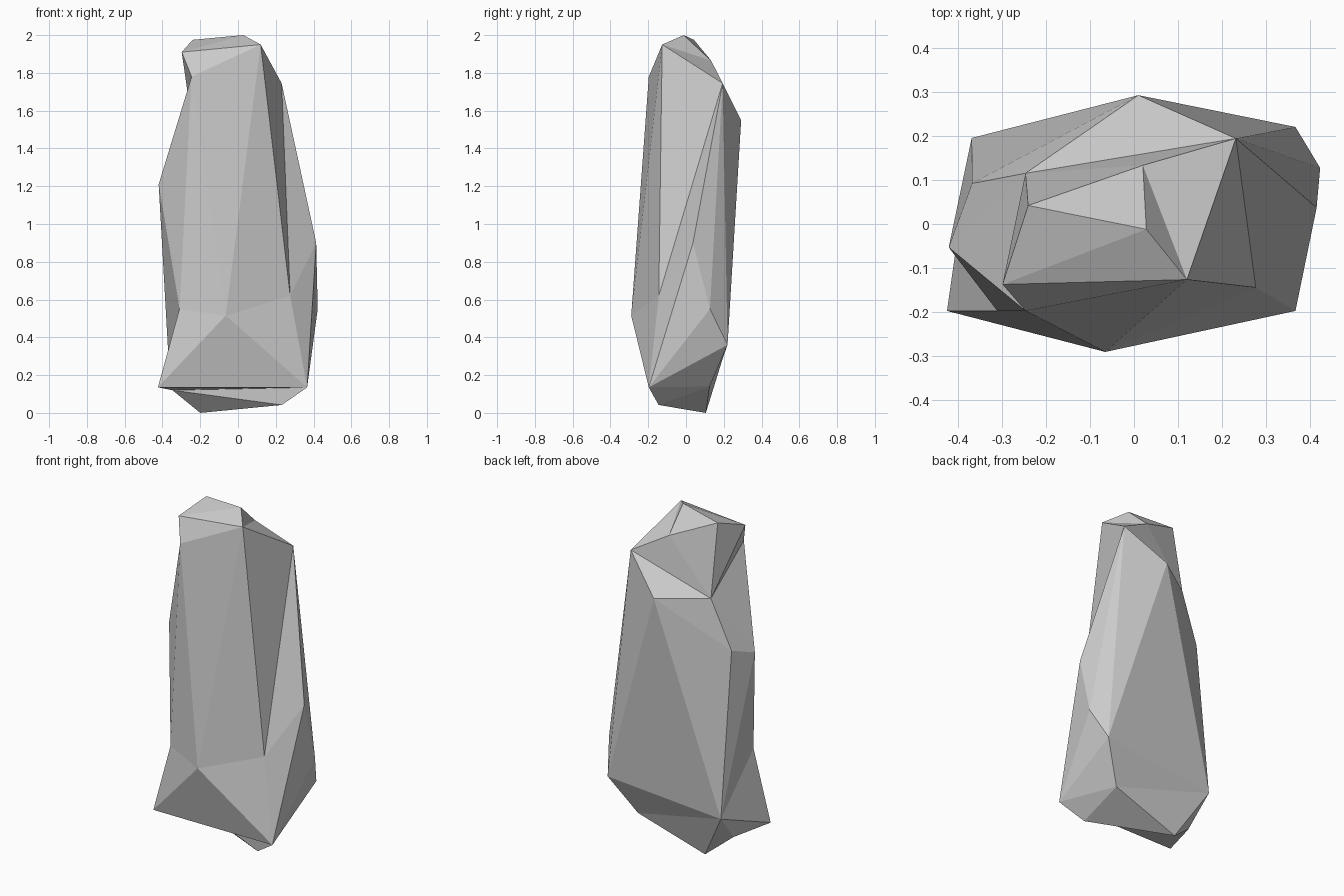
import bpy, bmesh

if "Cube" in bpy.data.objects:
    bpy.data.objects.remove(bpy.data.objects["Cube"])

# Corner points of the boulder, grouped from crown to foot
crown = {"A": (-0.24, 0.042, 1.975), "B": (0.02, 0.133, 1.865), "C": (0.028, -0.012, 2.0),
         "D": (-0.298, -0.137, 1.91), "E": (0.12, -0.126, 1.95)}
shoulder = {"F": (0.231, 0.194, 1.745), "G": (0.01, 0.292, 1.55), "H": (-0.246, 0.115, 1.55),
            "J": (-0.367, 0.092, 1.26), "K": (-0.42, -0.053, 1.21), "N": (-0.246, -0.197, 1.78)}
flank = {"M": (-0.31, -0.197, 0.55), "O": (-0.065, -0.29, 0.515), "Q": (0.276, -0.144, 0.62),
         "R": (0.414, 0.037, 0.90), "S": (0.422, 0.127, 0.55)}
foot = {"I": (-0.368, 0.195, 0.29), "L": (-0.424, -0.197, 0.135), "P": (0.366, -0.197, 0.135),
        "T": (0.366, 0.22, 0.36), "U": (-0.20, 0.105, 0.0), "V": (0.232, -0.145, 0.042),
        "W": (-0.347, 0.045, 0.12), "X": (0.23, 0.125, 0.14)}

bm = bmesh.new()
v = {k: bm.verts.new(p) for k, p in {**crown, **shoulder, **flank, **foot}.items()}


def fan(centre, ring):
    """Chip a fan of flat facets around one corner."""
    for a, b in zip(ring, ring[1:]):
        bm.faces.new((v[centre], v[a], v[b]))


fan("C", "ADEBA")        # top cap
fan("F", "BEQRSTGHB")    # right shoulder
fan("H", "BADNKJG")      # left shoulder
fan("O", "MNEQPLM")      # front belly
fan("I", "JGTXUWLMKJ")   # back left and underside
fan("P", "QRSTXVWL")     # front right foot
fan("V", "XUW")          # base
fan("N", "DE")           # brow under the cap
fan("N", "KM")           # left front edge

bmesh.ops.recalc_face_normals(bm, faces=bm.faces)
mesh = bpy.data.meshes.new("standing_rock")
bm.to_mesh(mesh)
bm.free()
rock = bpy.data.objects.new("standing_rock", mesh)
bpy.context.collection.objects.link(rock)
